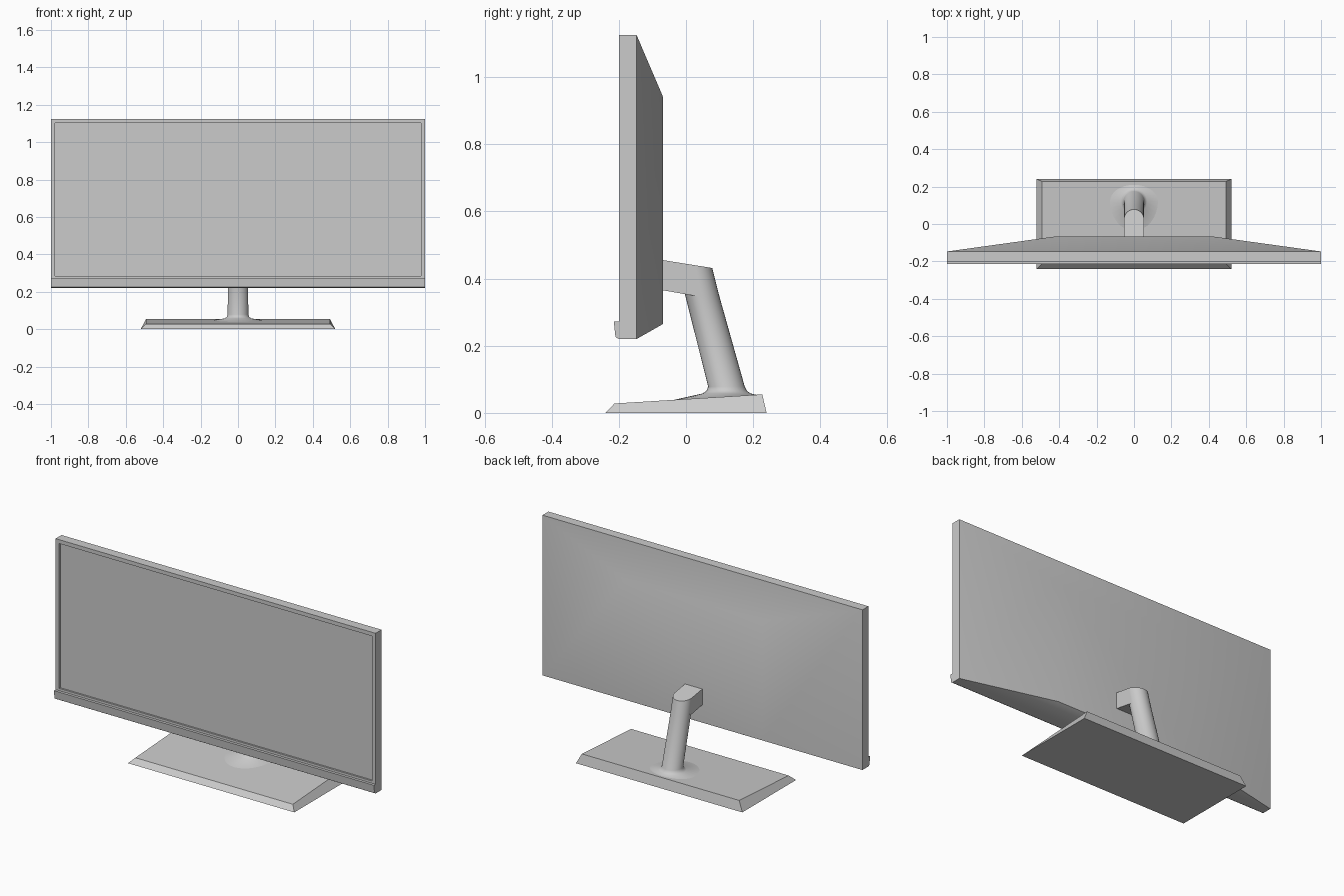
import bpy, bmesh, math

if "Cube" in bpy.data.objects:
    bpy.data.objects.remove(bpy.data.objects["Cube"])


def loft(name, rings, smooth=None):
    """Skin a list of equal-length point rings and cap both ends."""
    bm = bmesh.new()
    loops = [[bm.verts.new(p) for p in ring] for ring in rings]
    for a, b in zip(loops, loops[1:]):
        n = len(a)
        for i in range(n):
            j = (i + 1) % n
            bm.faces.new((a[i], a[j], b[j], b[i]))
    bm.faces.new(loops[0])
    bm.faces.new(loops[-1])
    bmesh.ops.recalc_face_normals(bm, faces=bm.faces)
    me = bpy.data.meshes.new(name)
    bm.to_mesh(me)
    bm.free()
    ob = bpy.data.objects.new(name, me)
    bpy.context.collection.objects.link(ob)
    if smooth:
        bpy.ops.object.select_all(action='DESELECT')
        bpy.context.view_layer.objects.active = ob
        ob.select_set(True)
        bpy.ops.object.shade_smooth_by_angle(angle=math.radians(smooth))
    return ob


def panel_ring(hx, y, z0, z1):
    return [(-hx, y, z0), (hx, y, z0), (hx, y, z1), (-hx, y, z1)]


def extrude_x(name, profile, hx):
    return loft(name, [[(s * hx, y, z) for y, z in profile] for s in (-1, 1)])


def round_ring(cy, rx, r_front, r_back, height, n=32):
    """Horizontal oval; height(y) gives the z of each point."""
    pts = []
    for i in range(n):
        a = 2 * math.pi * i / n
        s = math.sin(a)
        y = cy + (r_back if s > 0 else r_front) * s
        pts.append((rx * math.cos(a), y, height(y)))
    return pts


# Screen housing: recessed display, bezel, rim and tapered back
loft("screen_housing", [
    panel_ring(0.978, -0.19, 0.285, 1.103),
    panel_ring(0.978, -0.2, 0.285, 1.103),
    panel_ring(1.0, -0.2, 0.22, 1.125),
    panel_ring(1.0, -0.147, 0.22, 1.125),
    panel_ring(0.43, -0.068, 0.265, 0.94),
], smooth=30)

# Lower front strip
extrude_x("chin_strip", [(-0.2, 0.272), (-0.215, 0.272), (-0.21, 0.226), (-0.2, 0.22)], 1.0)

# Wedge-shaped foot with bevelled sides
loft("base", [
    [(-0.52, -0.24, 0), (0.52, -0.24, 0), (0.52, 0.24, 0), (-0.52, 0.24, 0)],
    [(-0.492, -0.213, 0.028), (0.492, -0.213, 0.028),
     (0.492, 0.227, 0.055), (-0.492, 0.227, 0.055)],
])

# Leaning neck: shallow skirt, flare, shaft and sloped top
def flat(z):
    return lambda y: z

def base_top(y):
    return 0.0405 + 0.064 * y

def arm_top(y):
    return 0.444 - 0.16 * y

loft("neck", [
    round_ring(0.12, 0.13, 0.16, 0.09, base_top),
    round_ring(0.122, 0.07, 0.072, 0.07, flat(0.058)),
    round_ring(0.121, 0.06, 0.06, 0.06, flat(0.066)),
    round_ring(0.119, 0.055, 0.053, 0.056, flat(0.078)),
    round_ring(0.045, 0.054, 0.046, 0.055, flat(0.345)),
    round_ring(0.022, 0.054, 0.05, 0.056, arm_top),
], smooth=40)

# Arm joining the neck to the back of the screen
extrude_x("arm", [(-0.085, arm_top(-0.085)), (0.022, arm_top(0.022)),
                  (0.046, 0.345), (-0.085, 0.368)], 0.054)
